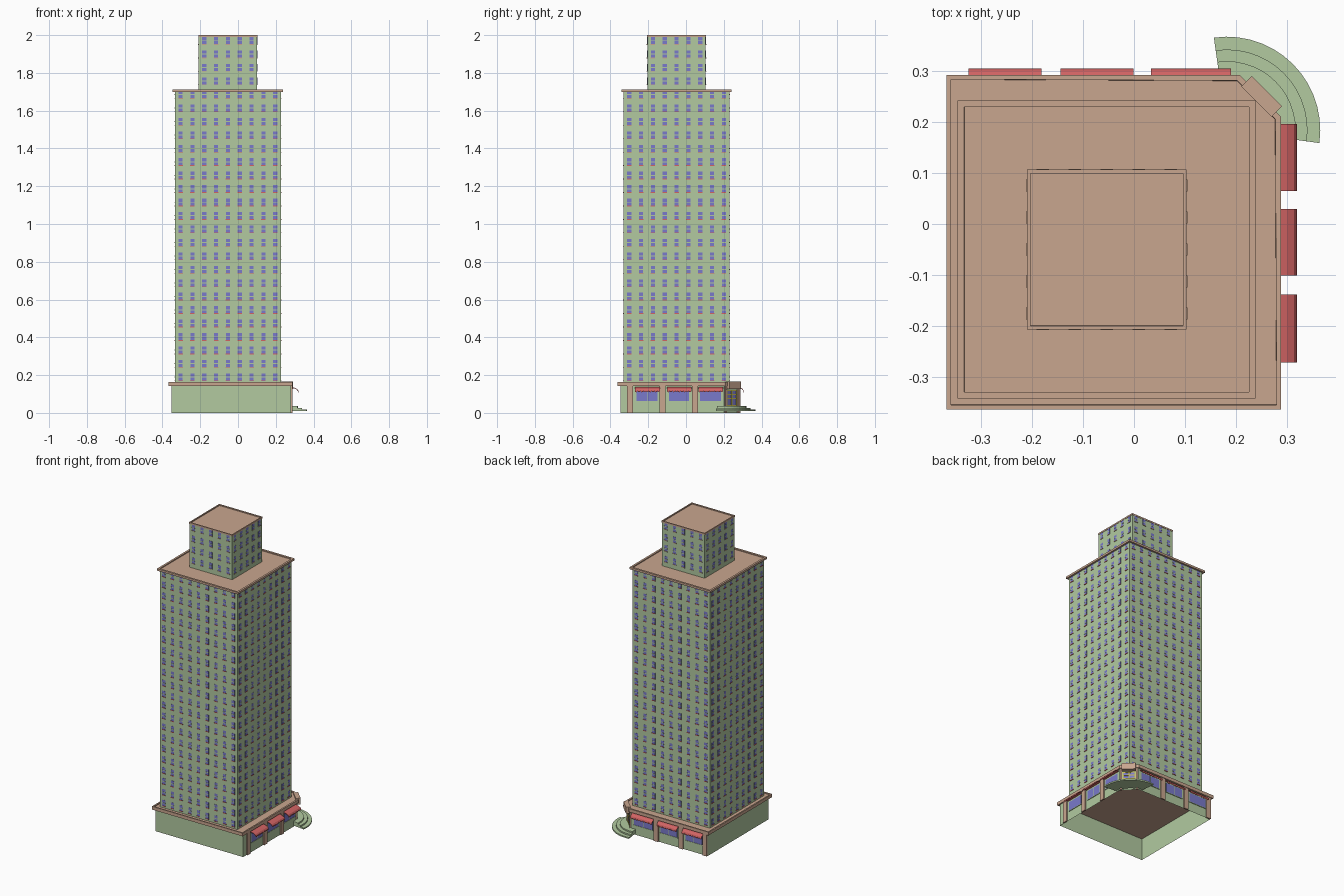
import bpy, bmesh, math
from mathutils import Vector

if "Cube" in bpy.data.objects:
    bpy.data.objects.remove(bpy.data.objects["Cube"])


def material(name, hex_code):
    m = bpy.data.materials.new(name)
    ch = [int(hex_code[i:i + 2], 16) / 255 for i in (0, 2, 4)]
    m.diffuse_color = [c / 12.92 if c < 0.04045 else ((c + 0.055) / 1.055) ** 2.4 for c in ch] + [1]
    m.use_nodes = True
    m.node_tree.nodes["Principled BSDF"].inputs["Base Color"].default_value = m.diffuse_color
    return m


GREEN = material("pale_green_wall", "B2CAA0")
TAN = material("tan_trim", "C9A68F")
RED = material("awning_red", "D26464")
BLUE = material("window_blue", "7A7ACB")
YELLOW = material("door_yellow", "C4B84A")


def finish(name, bm, mat, recalc=True):
    if recalc:
        bmesh.ops.recalc_face_normals(bm, faces=bm.faces[:])
    me = bpy.data.meshes.new(name)
    bm.to_mesh(me)
    bm.free()
    me.materials.append(mat)
    ob = bpy.data.objects.new(name, me)
    bpy.context.collection.objects.link(ob)
    return ob


def prism(bm, bottom, top, caps=True):
    """Join two matching rings of points into a prism."""
    a = [bm.verts.new(p) for p in bottom]
    b = [bm.verts.new(p) for p in top]
    n = len(a)
    for i in range(n):
        j = (i + 1) % n
        bm.faces.new((a[i], a[j], b[j], b[i]))
    if caps:
        bm.faces.new(a[::-1])
        bm.faces.new(b)


def flat(points, z):
    return [(x, y, z) for x, y in points]


def square(cx, cy, h):
    return [(cx - h, cy - h), (cx + h, cy - h), (cx + h, cy + h), (cx - h, cy + h)]


def walls(name, outline, z0, z1):
    bm = bmesh.new()
    prism(bm, flat(outline, z0), flat(outline, z1), caps=False)
    finish(name, bm, GREEN, recalc=False)


def rimmed_slab(name, outline, z0, z1, rim, drop):
    """Roof slab with a raised rim around a sunken deck."""
    bm = bmesh.new()
    prism(bm, flat(outline, z0), flat(outline, z1))
    bmesh.ops.recalc_face_normals(bm, faces=bm.faces[:])
    top = [f for f in bm.faces if f.normal.z > 0.9]
    bmesh.ops.inset_region(bm, faces=top, thickness=rim)
    bmesh.ops.inset_region(bm, faces=top, thickness=0.0005, depth=-drop)
    finish(name, bm, TAN)


class Wall:
    """Wall frame: u runs along the wall, d points outwards."""
    def __init__(self, origin, u, d):
        self.o, self.u, self.d = Vector(origin), Vector(u).normalized(), Vector(d).normalized()

    def at(self, u, d, z):
        return self.o + self.u * u + self.d * d + Vector((0, 0, z))

    def box(self, bm, u0, u1, d0, d1, z0, z1):
        ring = [(u0, d0), (u1, d0), (u1, d1), (u0, d1)]
        prism(bm, [self.at(u, d, z0) for u, d in ring], [self.at(u, d, z1) for u, d in ring])

    def extrude(self, bm, u0, u1, profile):
        prism(bm, [self.at(u0, d, z) for d, z in profile], [self.at(u1, d, z) for d, z in profile])


# Podium: open-bottomed walls, with one corner cut off
base = [(-.352, -.347), (.28, -.347), (.28, .2), (.2, .28), (-.352, .28)]
ledge = [(-.367, -.363), (.288, -.363), (.288, .21), (.207, .292), (-.367, .292)]
walls("podium_walls", base, 0, .15)
rimmed_slab("podium_cornice", ledge, .143, .164, .012, .006)

# Tower and penthouse
CX, CY = -.0535, -.05
walls("tower_walls", square(CX, CY, .28), .15, 1.705)
rimmed_slab("tower_cornice", square(CX, CY, .292), 1.70, 1.713, .018, .006)
walls("penthouse_walls", square(CX, CY, .1545), 1.70, 1.995)
rimmed_slab("penthouse_cornice", square(CX, CY, .1565), 1.99, 2.0, .01, .006)


# Window grids on all four sides: panes, middle rails and sills
def windows(name, half, cols, rows, z_first):
    panes, rails, sills = bmesh.new(), bmesh.new(), bmesh.new()
    for k in range(4):
        a = k * math.pi / 2
        d = Vector((round(math.cos(a)), round(math.sin(a)), 0))
        w = Wall(Vector((CX, CY, 0)) + d * half, (-d.y, d.x, 0), d)
        for c in range(cols):
            u = (c - (cols - 1) / 2) * .0627
            for r in range(rows):
                z = z_first + r * .0712
                w.box(panes, u - .011, u + .011, -.001, .001, z - .018, z + .019)
                w.box(rails, u - .011, u + .011, -.001, .002, z - .003, z + .002)
                w.box(sills, u - .012, u + .012, -.001, .0035, z - .022, z - .018)
    finish(name + "_panes", panes, BLUE)
    finish(name + "_rails", rails, GREEN)
    finish(name + "_sills", sills, RED if rows > 10 else TAN)


windows("tower_window", .28, 9, 22, .19)
windows("penthouse_window", .1545, 5, 4, 1.757)


# Shop fronts on the right and back: pillars, awnings, display windows
def shop_front(name, wall, pillars, awnings, reach):
    bm = bmesh.new()
    for u in pillars:
        wall.box(bm, u - .016, u + .016, -.002, .008, 0, .145)
    finish(name + "_pillars", bm, TAN)

    bm = bmesh.new()
    profile = [(0, .137), (reach * .5, .133), (reach * .85, .126), (reach, .117),
               (reach - .003, .116), (reach * .8, .123), (reach * .5, .129), (0, .132)]
    for u0, u1 in awnings:
        wall.extrude(bm, u0, u1, profile)
        n = 9
        s = (u1 - u0) / n
        for i in range(n):  # scalloped valance
            m = u0 + (i + .5) * s
            tooth = [(m + s * .5 * math.cos(t), .118 - .009 * math.sin(t))
                     for t in [j * math.pi / 4 for j in range(5)]]
            prism(bm, [wall.at(u, reach - .002, z) for u, z in tooth],
                  [wall.at(u, reach, z) for u, z in tooth])
    finish(name + "_awnings", bm, RED)

    glass, frames = bmesh.new(), bmesh.new()
    for u0, u1 in awnings:
        a, b = u0 + .01, u1 - .012
        wall.box(glass, a, b, -.001, .002, .063, .122)
        m = (a + b) / 2
        wall.box(frames, a - .003, b + .003, -.001, .004, .059, .063)
        wall.box(frames, m - .001, m + .001, -.001, .003, .063, .122)
    finish(name + "_display_windows", glass, BLUE)
    finish(name + "_window_frames", frames, GREEN)


right = Wall((.28, 0, 0), (0, 1, 0), (1, 0, 0))
back = Wall((0, .28, 0), (1, 0, 0), (0, 1, 0))
shop_front("right_shop", right, [-.296, -.125, .047],
           [(-.271, -.138), (-.101, .029), (.065, .196)], .039)
shop_front("back_shop", back, [-.335, -.163, .016],
           [(-.324, -.181), (-.144, -.001), (.033, .19)], .025)

# Corner entrance: header box, jambs, door frame and glass
corner = Wall((.24, .24, 0), (-1, 1, 0), (1, 1, 0))
bm = bmesh.new()
corner.box(bm, -.042, .042, 0, .029, .126, .167)
finish("entrance_header", bm, TAN)
bm = bmesh.new()
for s in (-1, 1):
    corner.box(bm, s * .047 - .006, s * .047 + .006, -.002, .008, 0, .143)
finish("entrance_jambs", bm, TAN)
bm = bmesh.new()
for u in (-.036, 0, .036):
    corner.box(bm, u - .003, u + .003, -.001, .005, .036, .12)
for z in (.038, .076, .098, .118):
    corner.box(bm, -.039, .039, -.001, .005, z - .003, z + .003)
finish("door_frame", bm, YELLOW)
bm = bmesh.new()
corner.box(bm, -.036, .036, -.001, .002, .036, .12)
finish("door_glass", bm, BLUE)

# Rounded entrance steps, three stacked ring sectors
bm = bmesh.new()
angles = [math.radians(-8 + 106 * i / 14) for i in range(15)]
for r, z0, z1 in ((.183, .009, .018), (.158, .018, .027), (.135, .027, .036)):
    ring = [(.182 + r * math.cos(a), .184 + r * math.sin(a)) for a in angles]
    ring += [(.182 + .085 * math.cos(a), .184 + .085 * math.sin(a)) for a in reversed(angles)]
    prism(bm, flat(ring, z0), flat(ring, z1))
finish("entrance_steps", bm, GREEN)
